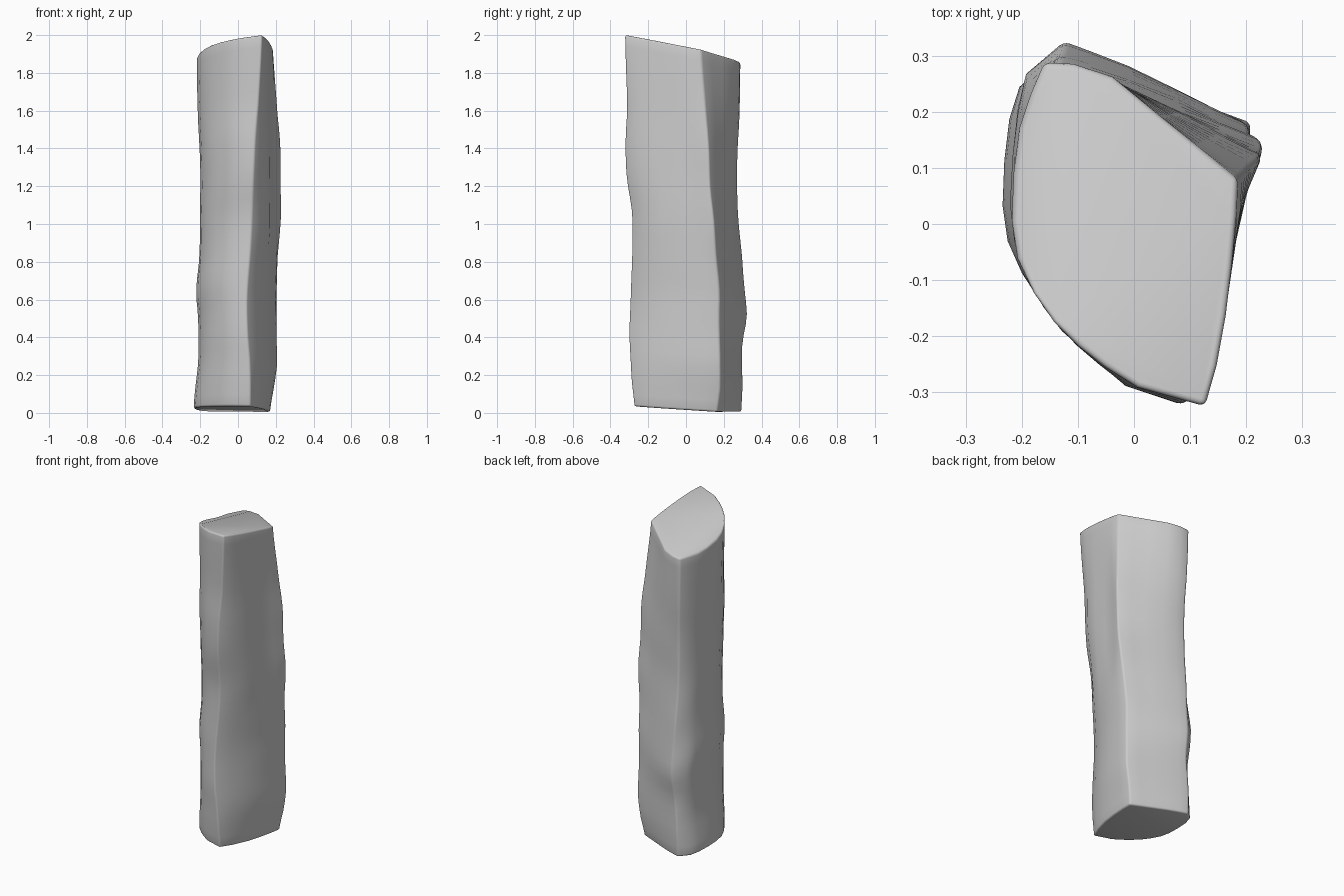
import bpy, bmesh, math
from mathutils import Vector, noise

if "Cube" in bpy.data.objects:
    bpy.data.objects.remove(bpy.data.objects["Cube"])

# Height fraction, left x, front ridge (x, y), right ridge (x, y), back ridge (x, y)
SECTIONS = [
    (0.00, -0.235, 0.065, -0.275, 0.170, 0.165, -0.150, 0.295),
    (0.06, -0.225, 0.065, -0.288, 0.188, 0.180, -0.148, 0.300),
    (0.13, -0.210, 0.060, -0.295, 0.206, 0.180, -0.142, 0.298),
    (0.19, -0.208, 0.050, -0.300, 0.206, 0.178, -0.132, 0.300),
    (0.27, -0.212, 0.045, -0.296, 0.205, 0.175, -0.125, 0.325),
    (0.33, -0.220, 0.050, -0.294, 0.203, 0.175, -0.127, 0.318),
    (0.42, -0.207, 0.065, -0.290, 0.210, 0.162, -0.132, 0.302),
    (0.52, -0.205, 0.075, -0.292, 0.226, 0.148, -0.137, 0.284),
    (0.61, -0.200, 0.080, -0.312, 0.232, 0.130, -0.140, 0.273),
    (0.72, -0.203, 0.090, -0.322, 0.228, 0.120, -0.145, 0.277),
    (0.82, -0.212, 0.108, -0.316, 0.212, 0.105, -0.150, 0.283),
    (1.00, -0.218, 0.127, -0.325, 0.185, 0.080, -0.160, 0.288),
]
# Bark curve, as fractions from left to front and from back to front
BARK = [(0.10, 0.09), (0.04, 0.19), (0.01, 0.32), (0.0, 0.46), (0.03, 0.57),
        (0.115, 0.67), (0.22, 0.755), (0.345, 0.825), (0.48, 0.885), (0.65, 0.945)]


def section(t):
    """Smooth (Catmull-Rom) interpolation of the section table."""
    i = max(k for k in range(len(SECTIONS) - 1) if SECTIONS[k][0] <= t)
    get = lambda k: SECTIONS[min(max(k, 0), len(SECTIONS) - 1)]
    p0, p1, p2, p3 = (get(i + k) for k in (-1, 0, 1, 2))
    u = (t - p1[0]) / (p2[0] - p1[0])
    return [0.5 * (2 * b + (c - a) * u + (2 * a - 5 * b + 4 * c - d) * u * u
                   + (3 * b - a - 3 * c + d) * u ** 3)
            for a, b, c, d in zip(p0, p1, p2, p3)][1:]


def outline(t):
    xl, xf, yf, xr, yr, xb, yb = section(t)
    pts = [(xb, yb)]
    pts += [(xl + f * (xf - xl), yb + g * (yf - yb)) for f, g in BARK]
    pts.append((xf, yf))
    # split right face, bowed but held behind a common plane
    for f, g in ((0.35, 0.18), (0.65, 0.40), (0.83, 0.62), (0.95, 0.84)):
        x, y = xf + f * (xr - xf), yf + g * (yr - yf)
        pts.append((min(x, 0.183 + 0.12 * min(y, 0) + 0.3 * max(y, 0)), y))
    pts.append((xr, yr))
    # split back face, with more bulge near the top
    for f, b in ((0.2, 0.3), (0.4, 0.6), (0.65, 1.0), (0.85, 0.6)):
        pts.append((xr + f * (xb - xr), yr + f * (yb - yr) + b * (0.008 + 0.04 * t ** 3)))
    return pts


# Split log: skin between slanted saw cuts
RINGS = 32
bm = bmesh.new()
rings = []
for k in range(RINGS + 1):
    t = k / RINGS
    ring = []
    for x, y in outline(t):
        low = 0.02 - 0.06 * y - 0.03 * x
        high = 1.925 - 0.205 * y + 0.08 * x
        # cut dips slightly where it meets the bark on the left
        high -= 0.5 * max(0, -0.17 - x)
        bump = 1 + 0.03 * noise.noise(Vector((x * 9, y * 9, t * 7))) * math.sin(math.pi * t)
        ring.append(bm.verts.new((x * bump, y * bump, low + t * (high - low))))
    rings.append(ring)
n = len(rings[0])
for a, b in zip(rings, rings[1:]):
    for i in range(n):
        j = (i + 1) % n
        bm.faces.new((a[i], a[j], b[j], b[i]))
bm.faces.new(rings[0][::-1])
bm.faces.new(rings[-1])
bmesh.ops.recalc_face_normals(bm, faces=bm.faces[:])

mesh = bpy.data.meshes.new("split_log")
bm.to_mesh(mesh)
bm.free()
log = bpy.data.objects.new("split_log", mesh)
bpy.context.collection.objects.link(log)
bpy.context.view_layer.objects.active = log
log.select_set(True)

# Worn, rounded ridges and cut rims
for p in mesh.polygons:
    p.use_smooth = True
bevel = log.modifiers.new("worn_edges", 'BEVEL')
bevel.limit_method = 'ANGLE'
bevel.angle_limit = math.radians(38)
bevel.width = 0.011
bevel.segments = 3
